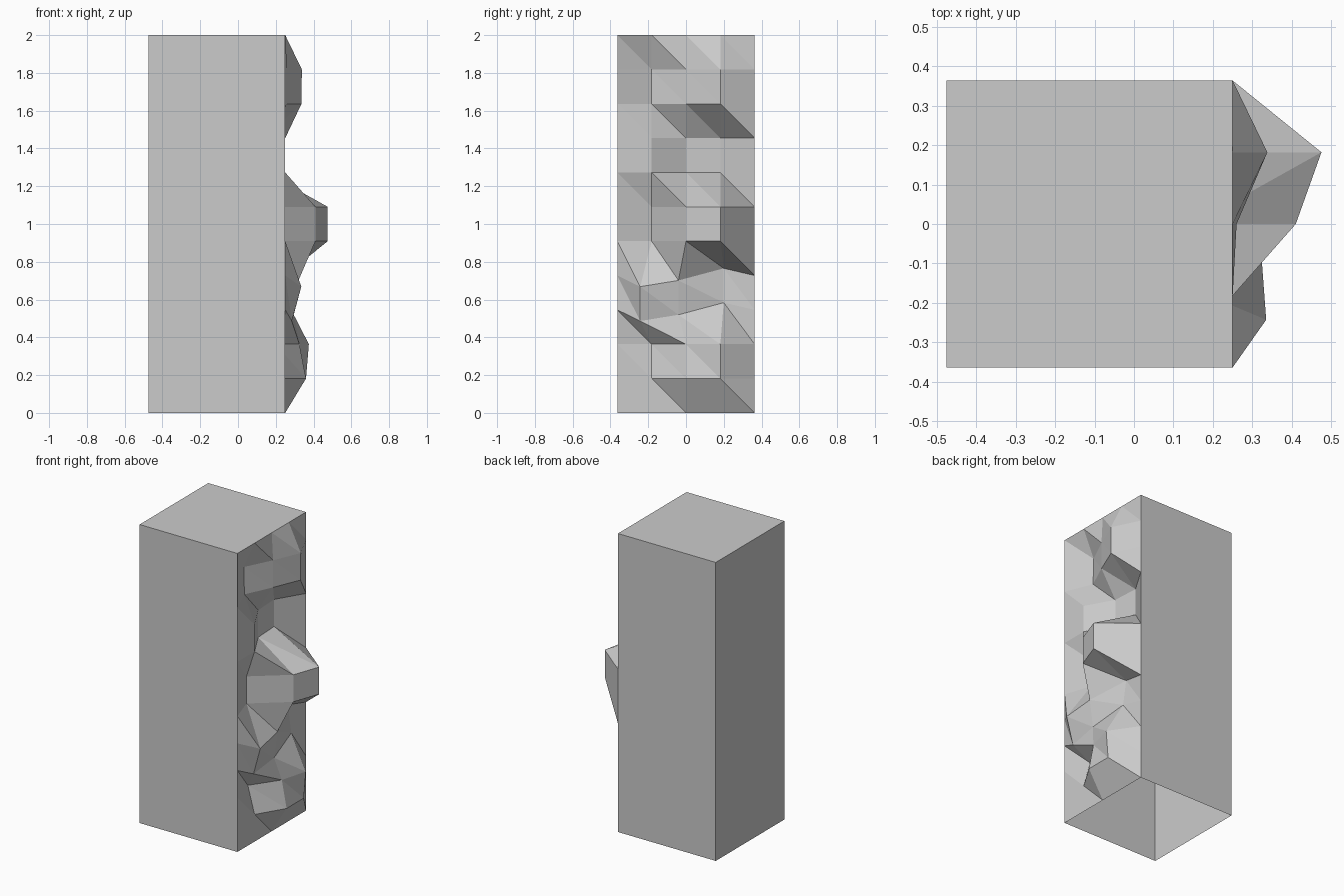
import bpy, bmesh

if "Cube" in bpy.data.objects:
    bpy.data.objects.remove(bpy.data.objects["Cube"])

X0, X1, HALF, H = -0.475, 0.25, 0.3635, 2.0
ROWS, COLS = 11, 4


def make(name, bm):
    mesh = bpy.data.meshes.new(name)
    bm.to_mesh(mesh)
    bm.free()
    bpy.context.collection.objects.link(bpy.data.objects.new(name, mesh))


# Smooth block shell: open underneath and on the rough side
bm = bmesh.new()
bmesh.ops.create_cube(bm, size=1)
bm.normal_update()
bmesh.ops.delete(bm, geom=[f for f in bm.faces if f.normal.z < -0.5 or f.normal.x > 0.5],
                 context='FACES_ONLY')
for v in bm.verts:
    v.co = (X1 if v.co.x > 0 else X0, 2 * HALF * v.co.y, H * (v.co.z + 0.5))
make("block_shell", bm)

# Rough rock side: relief depth of the three inner columns, rows 1 to 10
relief = [
    (0.00, 0.11, 0.11),
    (-0.05, 0.075, 0.125),
    (0.035, 0.045, 0.005),
    (0.085, 0.07, -0.02),
    (-0.06, 0.16, 0.225),
    (-0.06, 0.16, 0.225),
    (0.00, -0.10, -0.11),
    (0.00, -0.10, -0.11),
    (-0.075, 0.01, 0.086),
    (-0.08, 0.01, 0.088),
]
# Sideways and vertical shift of rows 3 and 4
shift = [(-0.061, -0.059), (-0.04, -0.026), (0.018, 0.038)]

bm = bmesh.new()
grid = []
for j in range(ROWS + 1):
    row = []
    for i in range(COLS + 1):
        x, y, z = X1, -HALF + 2 * HALF * i / COLS, H * j / ROWS
        if 0 < j < ROWS and 0 < i < COLS:
            x += relief[j - 1][i - 1]
            if j in (3, 4):
                dy, dz = shift[i - 1]
                y, z = y + dy, z + dz
        row.append(bm.verts.new((x, y, z)))
    grid.append(row)
for j in range(ROWS):
    for i in range(COLS):
        a, b = grid[j][i], grid[j][i + 1]
        c, d = grid[j + 1][i + 1], grid[j + 1][i]
        bm.faces.new((a, b, d))
        bm.faces.new((b, c, d))
make("rough_rock_side", bm)
